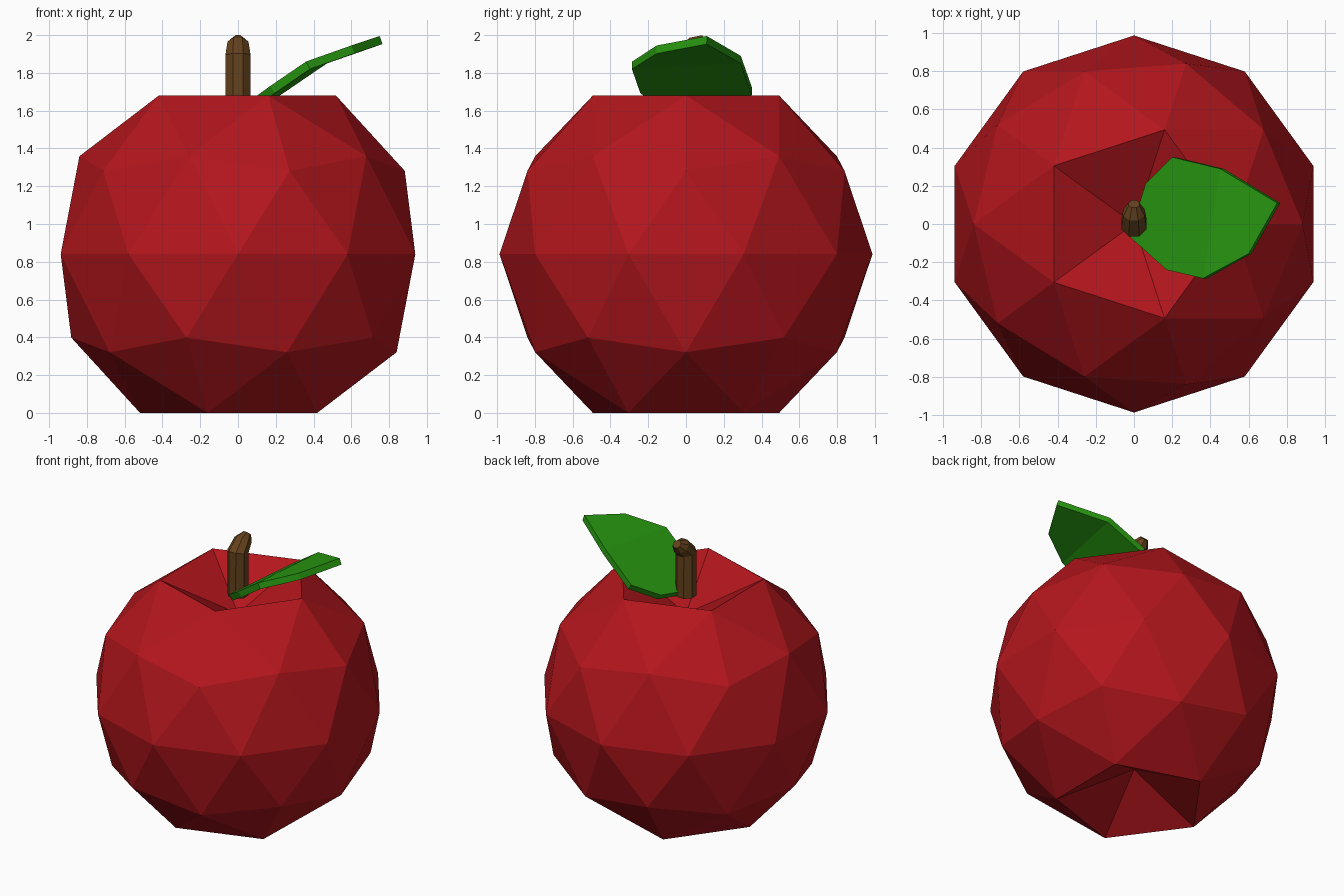
import bpy, bmesh, math
from mathutils import Vector, Matrix

if "Cube" in bpy.data.objects:
    bpy.data.objects.remove(bpy.data.objects["Cube"])


def make_object(name, bm, color):
    bmesh.ops.recalc_face_normals(bm, faces=bm.faces)
    mesh = bpy.data.meshes.new(name)
    bm.to_mesh(mesh)
    bm.free()
    mat = bpy.data.materials.new(name + "_color")
    mat.diffuse_color = (*color, 1)
    mat.use_nodes = True
    mat.node_tree.nodes["Principled BSDF"].inputs["Base Color"].default_value = mat.diffuse_color
    mesh.materials.append(mat)
    obj = bpy.data.objects.new(name, mesh)
    bpy.context.collection.objects.link(obj)
    return obj


# Fruit body: low-poly sphere with both poles pushed inward
R, CZ, DENT = 0.987, 0.84, 0.25
bm = bmesh.new()
bmesh.ops.create_icosphere(bm, subdivisions=2, radius=R)
for v in bm.verts:
    if abs(v.co.z) > 0.95 * R:
        v.co.z = math.copysign(CZ - DENT, v.co.z)
    v.co.z += CZ
    v.co.z = max(v.co.z, 0)
make_object("fruit_body", bm, (0.45, 0.008, 0.012))

# Stem: eight-sided rings (y, z, radius, tilt) leaning backwards at the top
bm = bmesh.new()
rings = []
for y, z, r, tilt in [(0, 1.57, 0.072, 0), (0, 1.89, 0.072, 12),
                      (0.06, 1.95, 0.06, 40), (0.105, 1.98, 0.03, 45)]:
    rot = Matrix.Rotation(math.radians(-tilt), 3, 'X')
    ring = []
    for i in range(8):
        a = math.tau * (i + 0.5) / 8
        p = rot @ Vector((r * math.cos(a), r * math.sin(a), 0))
        ring.append(bm.verts.new(p + Vector((0, y, z))))
    rings.append(ring)
for lo, hi in zip(rings, rings[1:]):
    for i in range(8):
        j = (i + 1) % 8
        bm.faces.new((lo[i], lo[j], hi[j], hi[i]))
bm.faces.new(rings[0][::-1])
bm.faces.new(rings[-1])
make_object("stem", bm, (0.13, 0.055, 0.012))

# Leaf: outline bent along one crease, thickened downward
outline = [(-0.03, -0.06, 1.585), (0.17, -0.24, 1.73), (0.36, -0.285, 1.86),
           (0.60, -0.155, 1.945), (0.75, 0.11, 1.995), (0.45, 0.29, 1.89),
           (0.20, 0.35, 1.72), (0.06, 0.21, 1.63), (0.02, 0.08, 1.61)]
bm = bmesh.new()
vs = [bm.verts.new(p) for p in outline]
bm.faces.new([vs[i] for i in (0, 1, 2, 5, 6, 7, 8)])
bm.faces.new(vs[2:6])
leaf = make_object("leaf", bm, (0.02, 0.3, 0.005))
solid = leaf.modifiers.new("thickness", 'SOLIDIFY')
solid.thickness = 0.045
up = leaf.data.polygons[0].normal.z > 0
solid.offset = -1 if up else 1
